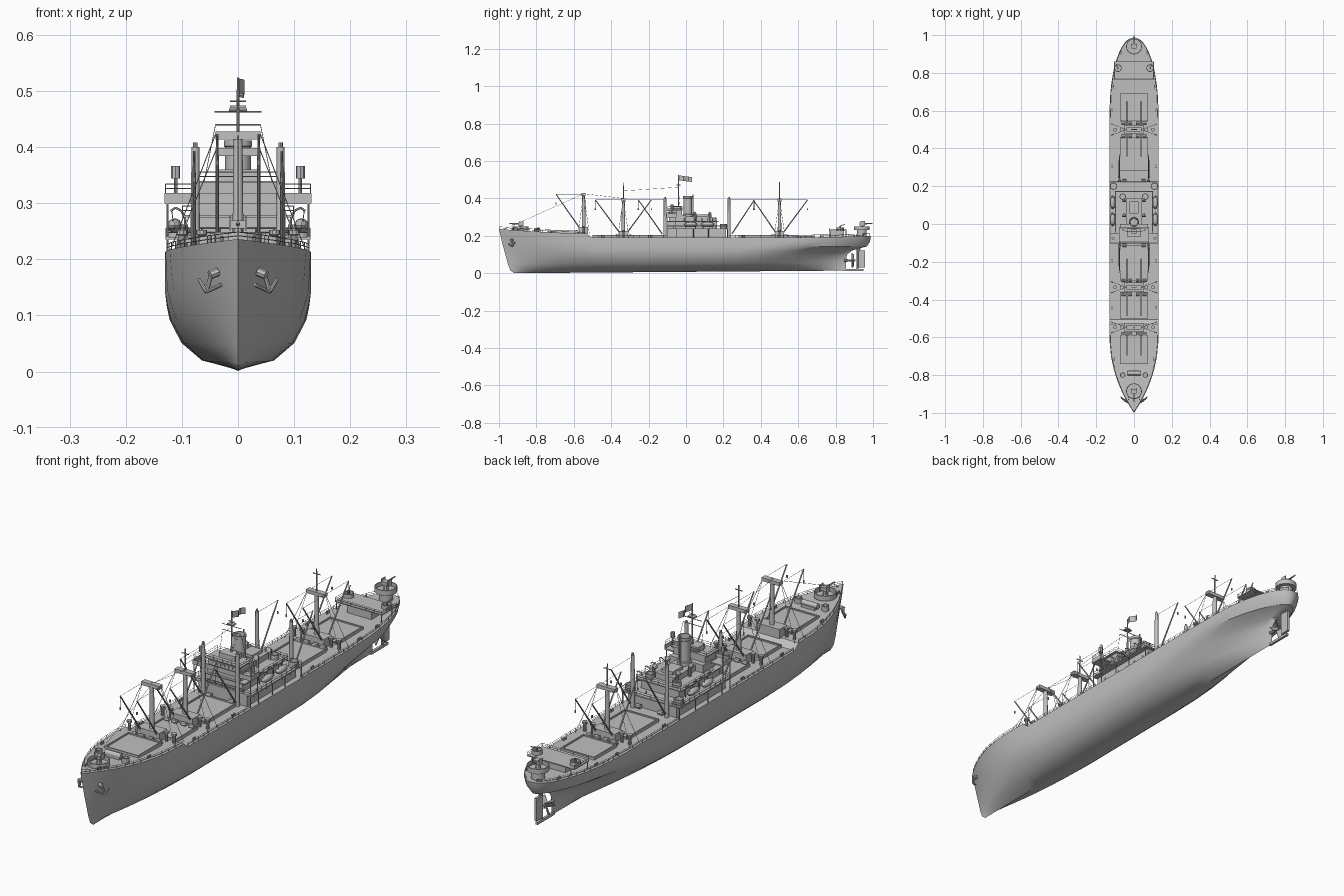
import bpy, bmesh, math
from mathutils import Vector, Matrix

if "Cube" in bpy.data.objects:
    bpy.data.objects.remove(bpy.data.objects["Cube"])

grey = bpy.data.materials.new("ship_grey")
grey.diffuse_color = (0.53, 0.53, 0.53, 1)
grey.use_nodes = True
grey.node_tree.nodes["Principled BSDF"].inputs["Base Color"].default_value = grey.diffuse_color
parts = {}


def bm_of(name):
    return parts.setdefault(name, bmesh.new())


def box(name, x0, x1, y0, y1, z0, z1, sym=False):
    for s in ((1, -1) if sym else (1,)):
        c = Vector((s * (x0 + x1) / 2, (y0 + y1) / 2, (z0 + z1) / 2))
        m = Matrix.Translation(c) @ Matrix.Diagonal((x1 - x0, y1 - y0, z1 - z0, 1))
        bmesh.ops.create_cube(bm_of(name), size=1, matrix=m)


def rod(name, a, b, r, r2=None, n=8, sym=False):
    for s in ((1, -1) if sym else (1,)):
        p, q = Vector((a[0] * s, a[1], a[2])), Vector((b[0] * s, b[1], b[2]))
        d = q - p
        m = Matrix.Translation((p + q) / 2) @ d.to_track_quat('Z', 'Y').to_matrix().to_4x4()
        bmesh.ops.create_cone(bm_of(name), cap_ends=True, segments=n, radius1=r,
                              radius2=r if r2 is None else r2, depth=d.length, matrix=m)


def lathe(name, cx, cy, profile, n=20, sx=1.0):
    bm = bm_of(name)
    rings = [[bm.verts.new((cx + sx * r * math.cos(2 * math.pi * i / n),
                            cy + r * math.sin(2 * math.pi * i / n), z)) for i in range(n)]
             for r, z in profile]
    for a, b in zip(rings, rings[1:]):
        for i in range(n):
            bm.faces.new((a[i], a[(i + 1) % n], b[(i + 1) % n], b[i]))
    bm.faces.new(rings[-1])
    bm.faces.new(rings[0][::-1])


def tub(name, x, y, r, z0, z1):
    t = 0.004
    lathe(name, x, y, [(r, z0), (r, z1), (r - t, z1), (r - t, z0 + 0.004)])


def rail(name, pts, h=0.016, sym=True):
    for a, b in zip(pts, pts[1:]):
        a, b = Vector(a), Vector(b)
        for f in (0.5, 1):
            up = Vector((0, 0, h * f))
            rod(name, a + up, b + up, 0.0008, n=4, sym=sym)
        n = max(1, int((b - a).length / 0.03))
        for i in range(n + 1):
            p = a.lerp(b, i / n)
            rod(name, p, p + Vector((0, 0, h)), 0.0008, n=4, sym=sym)


# Hull: each level is (half breadth, z, bow y, stern y, entry length, run length, run power)
levels = [(0.0, 0.0, -0.92, 0.855, .5, .5, 1), (0.065, 0.016, -0.94, 0.855, .62, .75, 1.5),
          (0.101, 0.048, -0.952, 0.855, .58, .70, 1.4), (0.122, 0.09, -0.963, 0.86, .54, .60, 1.1),
          (0.127, 0.115, -0.97, 0.885, .51, .52, .9), (0.13, 0.14, -0.977, 0.968, .48, .48, .65),
          (0.13, 0.168, -0.984, 0.984, .45, .44, .55), (0.13, 0.19, -1.0, 0.988, .42, .42, .5)]


def breadth(level, y):
    w, z, ys, ye, lb, ls, e = level
    s = min(max((y - ys) / lb, 0), 1)
    q = min(max((ye - y) / ls, 0), 1)
    return w * (1 - (1 - s) ** 2.2) * (1 - (1 - q) ** 2.2) ** e


def deck_z(y):
    if y < -0.53:
        return 0.212 + 0.024 * ((-0.53 - y) / 0.47) ** 1.5
    if y < -0.505:
        return 0.212 - 0.022 * (y + 0.53) / 0.025
    return 0.19 + 0.008 * max(0, (y - 0.6) / 0.39)


def edge(y, inset=0.003):
    return (max(breadth(levels[-1], y) - inset, 0), y, deck_z(y))


stations = [-1, -.99, -.975, -.95, -.92, -.88, -.83, -.77, -.7, -.62, -.53, -.505, -.4, -.2, 0,
            .2, .35, .47, .57, .66, .74, .81, .87, .91, .94, .96, .975, .984, .988]
bm = bm_of("hull")
sides = []
for s in (1, -1):
    grid = []
    for y0 in stations:
        t = (y0 + 1) / 1.988
        col = []
        for lv in levels:
            y = lv[2] + t * (lv[3] - lv[2])
            z = deck_z(y0) if lv is levels[-1] else lv[1] + 0.014 * t * (1 - lv[1] / 0.19)
            col.append(bm.verts.new((s * breadth(lv, y), y, z)))
        grid.append(col)
    for a, b in zip(grid, grid[1:]):
        for k in range(len(levels) - 1):
            bm.faces.new((a[k], b[k], b[k + 1], a[k + 1]))
    sides.append([c[-1] for c in grid])
for i in range(len(stations) - 1):
    bm.faces.new((sides[0][i], sides[0][i + 1], sides[1][i + 1], sides[1][i]))
bmesh.ops.remove_doubles(bm, verts=bm.verts, dist=0.0003)
bmesh.ops.dissolve_degenerate(bm, edges=bm.edges, dist=0.0001)

# Rudder, sole piece and propeller
box("stern_frame", -.005, .005, .84, .95, .012, .022)
rod("stern_frame", (0, .917, .02), (0, .917, .14), .005)
box("rudder", -.005, .005, .922, .957, .03, .12)
rod("rudder", (0, .93, .11), (0, .93, .16), .004)
rod("propeller", (0, .845, .068), (0, .905, .068), .008, .004)
for i in range(4):
    m = (Matrix.Translation((0, .892, .068)) @ Matrix.Rotation(i * math.pi / 2 + .4, 4, 'Y')
         @ Matrix.Rotation(.6, 4, 'Z') @ Matrix.Translation((0, 0, .021))
         @ Matrix.Diagonal((.022, .003, .034, 1)))
    bmesh.ops.create_cube(bm_of("propeller"), size=1, matrix=m)

# Anchors on the bow
for s in (0.0,):
    rod("anchor", (.045, -.93, .18), (.056, -.928, .145), .004, sym=True)
    rod("anchor", (.03, -.948, .155), (.056, -.93, .142), .004, .003, sym=True)
    rod("anchor", (.056, -.93, .142), (.07, -.915, .165), .004, .003, sym=True)
    rod("anchor", (.036, -.93, .178), (.05, -.936, .172), .008, sym=True)

# Cargo hatches: coaming with a recessed cover
for y0, y1 in ((-.74, -.59), (-.5, -.36), (-.3, -.115), (.28, .46), (.545, .69)):
    z, w = deck_z((y0 + y1) / 2) - .002, .075
    box("hatch_cover", -w, w, y0, y1, z, z + .009)
    box("hatch_coaming", w - .005, w, y0, y1, z, z + .014, sym=True)
    for y in (y0, y1 - .005):
        box("hatch_coaming", -w, w, y, y + .005, z, z + .014)


# Masts with crosstrees, deckhouses, winches, booms and rigging
def derrick(x, y, tip_y, z0, tip_z):
    d = 1 if tip_y > y else -1
    rod("booms", (x, y + d * .015, z0 + .02), (x, tip_y, tip_z), .0035, .0025, sym=True)
    rod("rigging", (x, y, tip_z), (x, tip_y, tip_z), .0007, n=4, sym=True)
    rod("rigging", (x, tip_y, tip_z), (x, tip_y, tip_z - .05), .0007, n=4, sym=True)
    rod("cargo_blocks", (x, tip_y, tip_z - .055), (x, tip_y, tip_z - .045), .003, sym=True)


for y, top, pole, tips in ((-.547, .428, .43, (-.695,)), (-.335, .398, .485, (-.485, -.185)),
                           (.5, .398, .487, (.36, .65))):
    z = deck_z(y)
    box("mast_house", -.05, .05, y - .024, y + .024, z - .002, z + .035)
    rod("masts", (0, y, z), (0, y, top), .01, .008, n=12)
    rod("masts", (0, y, top), (0, y, pole), .003, .002)
    box("crosstrees", -.04, .04, y - .011, y + .011, top - .014, top)
    if pole > .45:
        rod("crosstrees", (-.016, y, pole - .02), (.016, y, pole - .02), .002)
    for t in tips:
        derrick(.037, y, t, z, top - .006)
        d = 1 if t > y else -1
        for x in (.02, .055):
            rod("winches", (x - .01, y + d * .036, z + .01), (x + .01, y + d * .036, z + .01), .009, sym=True)
            box("winches", x - .012, x + .012, y + d * .036 - .01, y + d * .036 + .01, z, z + .006, sym=True)
    for dy in (-.03, .03):
        rod("rigging", (.038, y, top), (.122, y + dy, z), .0009, n=4, sym=True)
    for x in (.065, .1):
        lathe("ventilators", x, y, [(.006, z), (.006, z + .03), (.01, z + .032), (.01, z + .04)], 10)
        lathe("ventilators", -x, y, [(.006, z), (.006, z + .03), (.01, z + .032), (.01, z + .04)], 10)

for y, t in ((-.112, -.255), (.23, .365)):
    rod("kingposts", (.076, y, .19), (.076, y, .4), .0085, .007, n=12, sym=True)
    rod("kingposts", (.076, y, .4), (.076, y, .408), .004, sym=True)
    derrick(.078, y, t, .19, .392)
    rod("winches", (.04, y, .2), (.06, y, .2), .009, sym=True)

# Midship house in tiers, with decks between
box("lower_house", -.108, .108, -.098, .215, .188, .236)
box("boat_deck", -.129, .129, -.102, .225, .235, .24)
box("middle_house", -.085, .085, -.094, .165, .24, .276)
box("middle_deck", -.1, .1, -.1, .175, .275, .279)
box("upper_house", -.075, .075, -.09, .0, .279, .31)
box("engine_casing", -.042, .042, .0, .135, .279, .302)
box("engine_skylight", -.025, .025, .055, .12, .302, .315)
box("bridge_deck", -.13, .13, -.103, -.05, .299, .304)
box("bridge_front", -.13, .13, -.104, -.101, .3, .318)
box("bridge_front", .128, .131, -.103, -.05, .3, .318, sym=True)
box("wheelhouse", -.07, .07, -.092, -.022, .304, .338)
box("wheelhouse_roof", -.08, .08, -.098, -.018, .336, .34)
box("chart_house", -.035, .035, -.07, -.025, .34, .36)
for i in range(7):
    x = -.054 + i * .018
    box("windows", x - .006, x + .006, -.0945, -.091, .32, .331)
for y in (-.075, -.052, .03, .08, .13, .18):
    rod("portholes", (.105, y, .216), (.1095, y, .216), .004, sym=True)
for y in (-.1, -.05, .04, .12, .222):
    rod("deck_supports", (.126, y, .19), (.126, y, .237), .002, n=6, sym=True)
rod("deck_supports", (.126, -.055, .24), (.126, -.055, .3), .002, n=6, sym=True)
rod("deck_supports", (.126, -.1, .24), (.126, -.1, .3), .002, n=6, sym=True)
rail("house_rails", [(0, -.1, .24), (.128, -.1, .24), (.128, .224, .24), (0, .224, .24)])
rail("house_rails", [(.099, -.04, .279), (.099, .174, .279), (0, .174, .279)])
rail("house_rails", [(0, -.097, .34), (.079, -.097, .34), (.079, -.02, .34), (0, -.02, .34)])
rail("house_rails", [(.129, -.102, .318), (.129, -.052, .318)])
rail("house_rails", [(.072, -.102, .318), (.129, -.102, .318)])
rod("searchlights", (.111, -.075, .304), (.111, -.075, .346), .003, sym=True)
rod("searchlights", (.111, -.075, .344), (.111, -.075, .366), .008, sym=True)
for s in (1, -1):
    tub("side_gun_tubs", s * .108, .2, .019, .24, .262)
    tub("side_gun_tubs", s * .06, .145, .017, .279, .298)

# Funnel and cowl ventilators
lathe("funnel", 0, .01, [(.027, .279), (.027, .315), (.023, .317), (.023, .4), (.025, .402),
                         (.025, .412), (.02, .412), (.019, .395)], 24)
rod("funnel", (0, .037, .3), (0, .037, .42), .003)
for y in (.05, .13):
    rod("cowl_vents", (.052, y, .279), (.052, y, .315), .006, sym=True)
    rod("cowl_vents", (.052, y + .004, .315), (.052, y - .01, .32), .006, .011, sym=True)

# Lifeboats hung from davits
for yc in (.025, .115):
    for s in (1, -1):
        m = Matrix.Translation((s * .113, yc, .26)) @ Matrix.Diagonal((.013, .036, .013, 1))
        bmesh.ops.create_uvsphere(bm_of("lifeboats"), u_segments=12, v_segments=8, radius=1, matrix=m)
    for dy in (-.026, .026):
        arc = [(.096, .24), (.094, .272), (.101, .287), (.112, .292), (.12, .286)]
        for a, b in zip(arc, arc[1:]):
            rod("davits", (a[0], yc + dy, a[1]), (b[0], yc + dy, b[1]), .002, n=6, sym=True)
        rod("davits", (.118, yc + dy, .286), (.115, yc + dy, .264), .0008, n=4, sym=True)

# Signal mast with yards and a waving flag
rod("signal_mast", (0, -.04, .34), (0, -.04, .524), .004, .002)
for z, w in ((.44, .04), (.463, .042)):
    rod("signal_mast", (-w, -.04, z), (w, -.04, z), .0015, n=6)
box("signal_mast", -.014, .014, -.05, -.03, .47, .474)
rod("signal_mast", (-.014, -.04, .482), (.014, -.04, .482), .0015, n=6)
rod("rigging", (.04, -.04, .44), (.06, -.03, .34), .0007, n=4, sym=True)
rod("rigging", (0, -.04, .46), (0, -.335, .44), .0007, n=4)
rod("rigging", (0, -.335, .4), (0, -.547, .425), .0007, n=4)
rod("rigging", (0, -.547, .425), (0, -.97, .235), .0007, n=4)
bm = bm_of("flag")
rows = [[bm.verts.new((.006 + .006 * math.sin(i * 1.1 - 1.5), -.04 + i * .009, z - .0012 * i))
         for i in range(9)] for z in (.497, .523)]
for i in range(8):
    bm.faces.new((rows[0][i], rows[0][i + 1], rows[1][i + 1], rows[1][i]))

# Bow and stern gun platforms
for y, z, d in ((-.885, .229, -1), (.94, .23, 1)):
    tub("gun_tubs", 0, y, .042, z, z + .02)
    rod("guns", (0, y, z), (0, y, z + .03), .011, .007)
    box("guns", -.013, .013, y - .012, y + .012, z + .026, z + .04)
    rod("guns", (0, y, z + .034), (0, y + d * .058, z + .036), .004, .0025)
    box("guns", .013, .016, y - .008, y + .016, z + .022, z + .048, sym=True)
lathe("stern_gun_support", 0, .94, [(.026, .19), (.026, .231)], 16)
box("stern_house", -.055, .055, .77, .845, .19, .226)
box("stern_house_roof", -.105, .105, .765, .86, .225, .229)
for y in (.77, .855):
    rod("deck_supports", (.1 - (y - .77) * .15, y, .19), (.1 - (y - .77) * .15, y, .226), .002, n=6, sym=True)
for s in (1, -1):
    tub("stern_side_tubs", s * .085, .825, .02, .228, .245)
    tub("bow_side_tubs", s * .06, -.8, .014, .222, .242)
rod("light_guns", (.085, .825, .23), (.085, .825, .252), .004, sym=True)
rod("light_guns", (.085, .82, .25), (.095, .85, .262), .002, sym=True)
rail("stern_rails", [(0, .766, .229), (.104, .766, .229), (.104, .858, .229)], .013)

# Windlass and mooring bitts
rod("windlass", (-.035, -.79, .234), (.035, -.79, .234), .011, n=12)
box("windlass", -.03, .03, -.8, -.775, .22, .232)
for y in (-.93, -.72, -.45, -.2, .3, .6, .72, .9):
    x, _, z = edge(y, .014)
    for dy in (0, .012):
        rod("mooring_bitts", (x, y + dy, z - .002), (x, y + dy, z + .011), .0035, sym=True)

# Deck edge railings
for ys in ((-.995, -.97, -.93, -.87, -.8, -.7, -.62, -.535), (-.5, -.4, -.25, -.105),
           (.23, .4, .55, .7, .8, .87, .92, .95, .97, .982)):
    rail("deck_rails", [edge(y) for y in ys], .013)

# Turn every part into an object, smooth with sharp edges kept
for name, bm in parts.items():
    bmesh.ops.recalc_face_normals(bm, faces=bm.faces)
    me = bpy.data.meshes.new(name)
    bm.to_mesh(me)
    bm.free()
    me.materials.append(grey)
    for p in me.polygons:
        p.use_smooth = True
    me.set_sharp_from_angle(angle=math.radians(32))
    bpy.context.collection.objects.link(bpy.data.objects.new(name, me))
